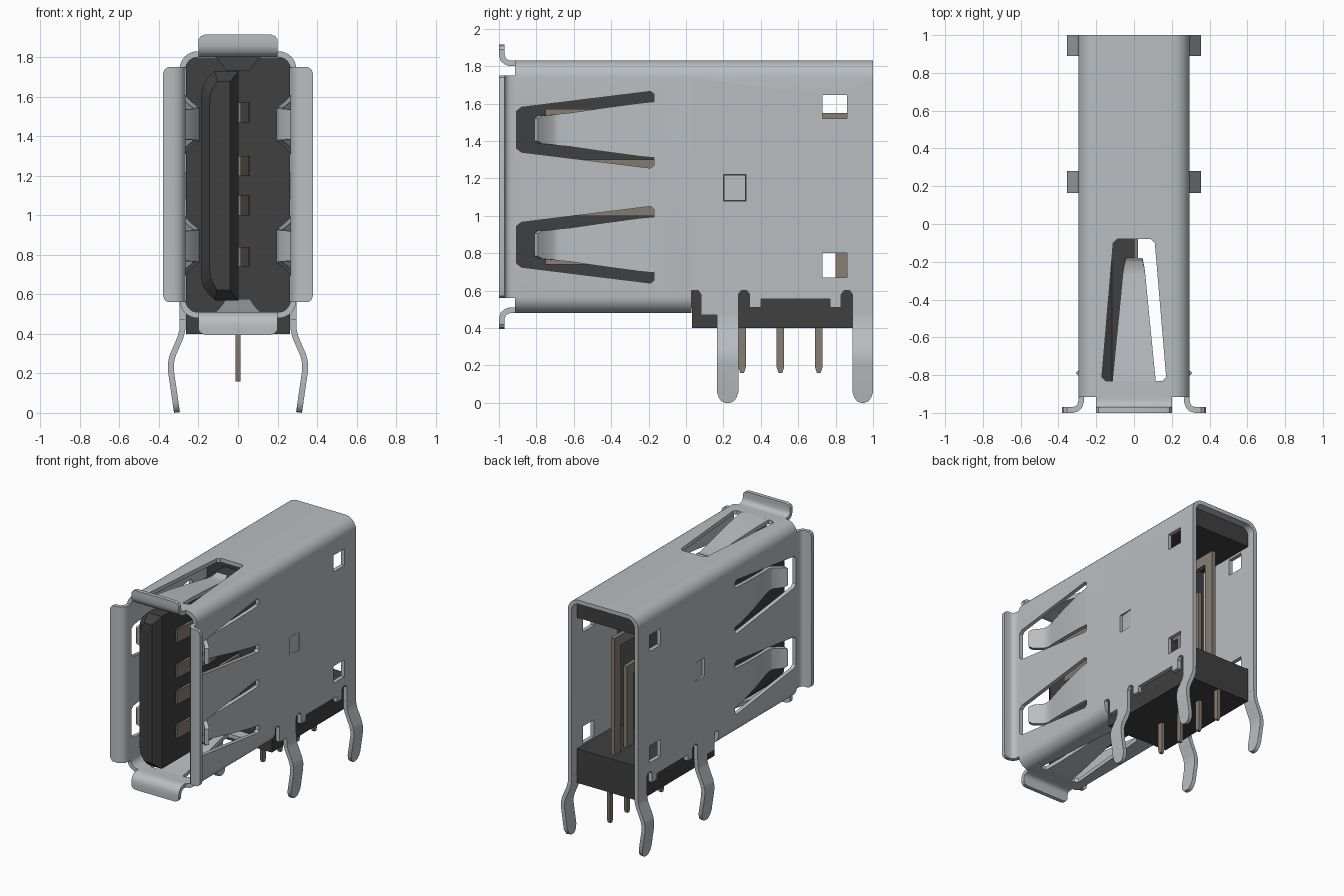
import bpy, bmesh, math
from mathutils import Vector

cube = bpy.data.objects.get("Cube")
if cube:
    bpy.data.objects.remove(cube, do_unlink=True)


def material(name, rgb):
    m = bpy.data.materials.new(name)
    m.use_nodes = True
    m.diffuse_color = (*rgb, 1)
    m.node_tree.nodes["Principled BSDF"].inputs["Base Color"].default_value = (*rgb, 1)
    return m


STEEL = material("steel grey", (0.49, 0.515, 0.53))
BLACK = material("black plastic", (0.05, 0.05, 0.05))
PIN = material("tan contact metal", (0.24, 0.21, 0.17))
MID = 1.155          # height of the shell's centre line
WALL = 0.28          # wall centre line in x
ROOF = 1.815         # roof centre line in z


def loft(name, sections, mat, closed=False):
    """Skin matching rings of points into a solid."""
    bm = bmesh.new()
    rings = [[bm.verts.new(p) for p in s] for s in sections]
    n = len(rings[0])
    pairs = list(zip(rings, rings[1:]))
    if closed:
        pairs.append((rings[-1], rings[0]))
    else:
        bm.faces.new(rings[0])
        bm.faces.new(rings[-1])
    for r, q in pairs:
        for i in range(n):
            j = (i + 1) % n
            bm.faces.new((r[i], r[j], q[j], q[i]))
    bmesh.ops.recalc_face_normals(bm, faces=bm.faces[:])
    me = bpy.data.meshes.new(name)
    bm.to_mesh(me)
    bm.free()
    me.materials.append(mat)
    ob = bpy.data.objects.new(name, me)
    bpy.context.collection.objects.link(ob)
    return ob


def smooth(ob):
    bpy.ops.object.select_all(action='DESELECT')
    ob.select_set(True)
    bpy.context.view_layer.objects.active = ob
    bpy.ops.object.shade_smooth_by_angle(angle=math.radians(32))


def strip(name, pts, frame, mat=STEEL, thick=0.03, closed=False):
    """Bent sheet: pts are (along, across, half width), frame places them."""
    sections = []
    n = len(pts)
    for i, (a, b, h) in enumerate(pts):
        p = Vector((a, b))
        before = Vector(pts[i - 1][:2]) if i or closed else None
        after = Vector(pts[(i + 1) % n][:2]) if i < n - 1 or closed else None
        t0 = (p - before).normalized() if before else (after - p).normalized()
        t1 = (after - p).normalized() if after else t0
        t = (t0 + t1).normalized()
        off = Vector((-t.y, t.x)) * thick / 2 / max(t.dot(t0), 0.5)
        u, v = p + off, p - off
        sections.append([frame(u.x, u.y, -h), frame(u.x, u.y, h),
                         frame(v.x, v.y, h), frame(v.x, v.y, -h)])
    ob = loft(name, sections, mat, closed)
    smooth(ob)
    return ob


def prism(name, outline, lo, hi, frame, mat=BLACK):
    return loft(name, [[frame(a, b, c) for a, b in outline] for c in (lo, hi)], mat)


def along_x(y, z, c):
    return (c, y, z)


def along_z(x, y, c):
    return (x, y, c)


def box(a0, a1, b0, b1):
    return [(a0, b0), (a1, b0), (a1, b1), (a0, b1)]


def cut(ob, cutter):
    mod = ob.modifiers.new("cut", 'BOOLEAN')
    mod.operation, mod.solver, mod.object = 'DIFFERENCE', 'EXACT', cutter
    bpy.context.view_layer.update()
    ev = ob.evaluated_get(bpy.context.evaluated_depsgraph_get())
    me = bpy.data.meshes.new_from_object(ev)
    ob.modifiers.clear()
    ob.data = me
    bpy.data.objects.remove(cutter, do_unlink=True)


def arc(cx, cz, start, r=0.075, steps=8):
    angles = [math.radians(start - 90 * i / steps) for i in range(steps + 1)]
    return [(cx + r * math.cos(t), cz + r * math.sin(t)) for t in angles]


# Shell: closed tube in front, open-bottomed hood behind
ix, top, low = WALL - 0.075, ROOF - 0.075, 2 * MID - ROOF + 0.075
hood = arc(-ix, top, 180) + arc(ix, top, 90)
tube = hood + arc(ix, low, 0) + arc(-ix, low, -90)
seam = 0.03


def shell(name, path, y0, y1, closed):
    half = (y1 - y0) / 2
    return strip(name, [(a, b, half) for a, b in path],
                 lambda a, b, s: (a, (y0 + y1) / 2 + s, b), closed=closed)


front_shell = shell("front_shell", tube, -0.915, seam, True)
rear_shell = shell("rear_shell", [(-WALL, 0.47)] + hood + [(WALL, 0.47)], seam, 1, False)

# Spring windows in the side walls, roof and floor
SPRING_Z = (1.46, 0.845)
for z in SPRING_Z:
    window = [(-0.905, z - 0.10), (-0.88, z - 0.12), (-0.19, z - 0.205), (-0.17, z - 0.19),
              (-0.17, z + 0.19), (-0.19, z + 0.205), (-0.88, z + 0.12), (-0.905, z + 0.10)]
    cut(front_shell, prism("cutter", window, -0.5, 0.5, along_x))
window = [(-0.17, -0.81), (-0.15, -0.83), (0.15, -0.83), (0.17, -0.81),
          (0.11, -0.1), (0.09, -0.08), (-0.09, -0.08), (-0.11, -0.1)]
cut(front_shell, prism("cutter", window, 0.2, 2.2, along_z))

# Rear wall openings: latch holes, stamped tab, lower edge notches
edge = [(0.28, 0.4), (0.28, 0.58), (0.295, 0.6), (0.325, 0.6), (0.34, 0.58), (0.34, 0.51),
        (0.4, 0.51), (0.4, 0.555), (0.77, 0.555), (0.77, 0.51), (0.83, 0.51), (0.83, 0.58),
        (0.845, 0.6), (0.875, 0.6), (0.89, 0.58), (0.89, 0.4)]
notch = [(0.02, 0.4), (0.02, 0.6), (0.065, 0.6), (0.08, 0.58), (0.08, 0.4)]
for outline in (box(0.73, 0.86, 1.52, 1.645), box(0.73, 0.86, 0.67, 0.8),
                box(0.2, 0.32, 1.08, 1.22), edge, notch):
    cut(rear_shell, prism("cutter", outline, -0.5, 0.5, along_x))
smooth(front_shell)
smooth(rear_shell)


# Flared lips around the mouth
def lip(base, half):
    return [(-0.912, base, half), (-0.94, base, half), (-0.962, base + 0.007, half),
            (-0.978, base + 0.022, half), (-0.985, base + 0.045, half),
            (-0.985, base + 0.075, half), (-0.985, base + 0.092, half - 0.012),
            (-0.985, base + 0.1, half - 0.035)]


for s, side in ((1, "left"), (-1, "right")):
    strip(side + "_lip", lip(WALL, 0.595), lambda a, b, c: (s * b, a, MID + c))

    # Side springs curl inward, then back out at the tip
    for z, level in zip(SPRING_Z, ("upper", "lower")):
        strip(f"{side}_{level}_spring",
              [(-0.168, WALL, 0.15), (-0.25, 0.277, 0.142), (-0.45, 0.25, 0.115),
               (-0.62, 0.22, 0.09), (-0.68, 0.21, 0.085), (-0.72, 0.22, 0.08),
               (-0.78, 0.28, 0.075), (-0.8, 0.297, 0.06)],
              lambda a, b, c: (s * b, a, z + c))

    # Stamped tab
    strip(side + "_tab", [(0.32, WALL, 0.068), (0.205, 0.265, 0.068)],
          lambda a, b, c: (s * b, a, 1.15 + c), thick=0.026)

    # Bent mounting legs
    for y, half, place in ((0.2225, 0.0575, "front"), (0.945, 0.055, "rear")):
        strip(f"{side}_{place}_leg",
              [(0.47, WALL, half), (0.42, 0.282, half), (0.38, 0.292, half),
               (0.29, 0.331, half), (0.25, 0.34, half), (0.21, 0.339, half),
               (0.06, 0.317, half), (0.03, 0.313, half - 0.01),
               (0.01, 0.31, half - 0.025), (0.002, 0.309, half - 0.045)],
              lambda a, b, c: (s * b, y + c, a))

for s, side in ((1, "top"), (-1, "bottom")):
    def flip(a, b, c):
        return (c, a, MID + s * (b - MID))
    strip(side + "_lip", lip(ROOF, 0.2), flip)
    strip(side + "_spring", [(-0.832, ROOF, 0.115), (-0.7, 1.805, 0.102), (-0.5, 1.78, 0.082),
                             (-0.27, 1.748, 0.06), (-0.23, 1.748, 0.055),
                             (-0.185, 1.765, 0.045)], flip)

# Plastic housing: body with roof slab and pin block behind it
housing = [(0, 0.51), (0.032, 0.51), (0.032, 0.4), (0.94, 0.4), (0.94, 0.66), (0.45, 0.66),
           (0.45, 1.66), (0.94, 1.66), (0.94, 1.799), (0, 1.799)]
body = prism("housing", housing, -0.263, 0.263, along_x)
for ob in (body,):
    for s in (1, -1):
        pocket = box(0.19, 0.33, 1.07, 1.23)
        cut(ob, prism("cutter", pocket, s * 0.22, s * 0.3, along_x))

# Tongue with a tapered nose
half_outline = [(0, 0.58), (-0.12, 0.58), (-0.16, 0.54), (-0.18, 0.51), (-0.19, 0.46)]
ring = half_outline + [(x, -h) for x, h in reversed(half_outline)]
loft("tongue", [[(-0.092 + (x + 0.095) * k, y, 1.15 + h * m) for x, h in ring]
                for y, k, m in ((0.02, 1, 1), (-0.92, 1, 1), (-0.98, 0.55, 0.91))], BLACK)

# Sprung contacts on the tongue
for i, z in enumerate((1.52, 1.25, 1.05, 0.79)):
    strip(f"contact_{i + 1}",
          [(-0.75, 0.004, 0.05), (-0.6, 0.014, 0.05), (-0.47, 0.045, 0.05),
           (-0.42, 0.05, 0.05), (-0.36, 0.045, 0.05), (-0.22, 0.012, 0.05),
           (0.05, 0.012, 0.05)],
          lambda a, b, c: (b, a, z + c), PIN, 0.02)

# Contact tails behind the body, and solder pins below
for i, (y, z) in enumerate(((0.8, 1.55), (0.65, 1.28), (0.5, 1.08))):
    tail = [(0.4, z - 0.08), (y, z - 0.08), (y, 0.6), (y + 0.08, 0.6), (y + 0.08, z), (0.4, z)]
    prism(f"contact_tail_{i + 1}", tail, -0.012, 0.018, along_x, PIN)
for i in range(4):
    y = 0.3 + i * 0.205
    strip(f"solder_pin_{i + 1}", [(0.45, 0, 0.02), (0.19, 0, 0.02), (0.16, 0, 0.01)],
          lambda a, b, c: (b, y + c, a), PIN, 0.025)
